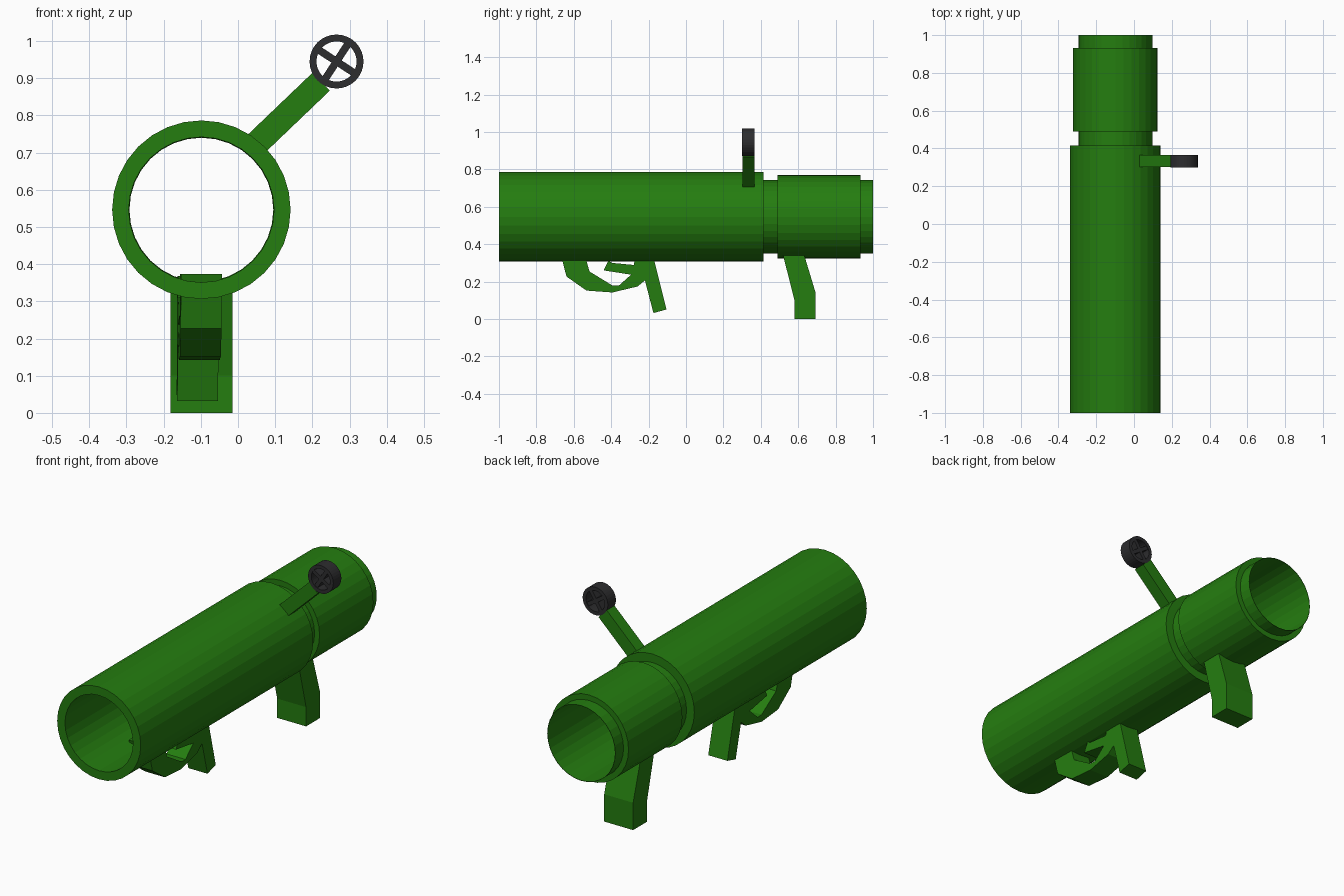
import bpy, bmesh, math
from mathutils import Matrix, Vector

if "Cube" in bpy.data.objects:
    bpy.data.objects.remove(bpy.data.objects["Cube"])

CX, CZ = -0.0985, 0.5465      # tube axis
SEG = 32


def material(name, rgb):
    m = bpy.data.materials.new(name)
    m.diffuse_color = (*rgb, 1)
    m.use_nodes = True
    m.node_tree.nodes["Principled BSDF"].inputs["Base Color"].default_value = m.diffuse_color
    return m


GREEN = material("army green", (0.018, 0.205, 0.005))
BLACK = material("dark grey", (0.026, 0.026, 0.028))


def finish(bm, name, mat):
    bmesh.ops.recalc_face_normals(bm, faces=bm.faces)
    me = bpy.data.meshes.new(name)
    bm.to_mesh(me)
    bm.free()
    me.materials.append(mat)
    ob = bpy.data.objects.new(name, me)
    bpy.context.collection.objects.link(ob)
    return ob


def lathe(name, profile, cx, cz, mat):
    """Revolve a closed (y, radius) profile about a y-parallel axis."""
    bm = bmesh.new()
    rings = []
    for i in range(SEG):
        a = 2 * math.pi * i / SEG
        rings.append([bm.verts.new((cx + r * math.cos(a), y, cz + r * math.sin(a)))
                      for y, r in profile])
    n = len(profile)
    for i in range(SEG):
        p, q = rings[i], rings[(i + 1) % SEG]
        for j in range(n):
            k = (j + 1) % n
            bm.faces.new((p[j], p[k], q[k], q[j]))
    return finish(bm, name, mat)


def side_plate(name, outline, x0, x1, mat, yaw=0.0):
    """Extrude a (y, z) outline across x, with a slight sideways skew along y."""
    bm = bmesh.new()
    f = bm.faces.new([bm.verts.new((x0 + yaw * (y + 0.6), y, z)) for y, z in outline])
    ext = bmesh.ops.extrude_face_region(bm, geom=[f])
    moved = [v for v in ext["geom"] if isinstance(v, bmesh.types.BMVert)]
    bmesh.ops.translate(bm, verts=moved, vec=(x1 - x0, 0, 0))
    return finish(bm, name, mat)


def bar(name, x, y, z, length, depth, width, angle, mat):
    """Box lying in the xz plane, turned by angle from the x axis."""
    bm = bmesh.new()
    m = (Matrix.Translation(Vector((x, y, z))) @ Matrix.Rotation(-angle, 4, 'Y')
         @ Matrix.Diagonal((length, depth, width, 1)))
    bmesh.ops.create_cube(bm, size=1, matrix=m)
    return finish(bm, name, mat)


# Launch tube: open through, thick front part, thin rear part with a sleeve
R_IN, R_THIN = 0.1935, 0.1955
lathe("launch_tube", [(-1, R_IN + 0.002), (-1, 0.24), (0.415, 0.24), (0.415, R_THIN),
                      (0.49, R_THIN), (0.49, 0.224), (0.932, 0.224), (0.932, R_THIN),
                      (1, R_THIN), (1, R_IN)], CX, CZ, GREEN)

# Fore handle
side_plate("fore_handle", [(0.518, 0.345), (0.631, 0.345), (0.6925, 0.142), (0.6925, 0),
                           (0.58, 0), (0.58, 0.10)], -0.181, -0.015, GREEN)

# Trigger group, slightly skewed
GX0, GX1, YAW = -0.155, -0.045, -0.02
side_plate("trigger_grip", [(-0.262, 0.368), (-0.184, 0.368), (-0.104, 0.051),
                            (-0.174, 0.032)], GX0, GX1, GREEN, YAW)
side_plate("trigger_guard", [(-0.677, 0.373), (-0.639, 0.227), (-0.532, 0.152),
                             (-0.393, 0.142), (-0.259, 0.174), (-0.20, 0.222),
                             (-0.22, 0.31), (-0.275, 0.31), (-0.29, 0.24),
                             (-0.36, 0.178), (-0.393, 0.179), (-0.516, 0.254),
                             (-0.55, 0.373)], GX0, GX1, GREEN, YAW)
side_plate("trigger", [(-0.44, 0.26), (-0.415, 0.312), (-0.395, 0.30), (-0.27, 0.288),
                       (-0.27, 0.235), (-0.30, 0.238)], GX0, GX1, GREEN, YAW)

# Sight arm
SX, SZ, SY = 0.265, 0.945, 0.333
ax, az, bx, bz = 0.051, 0.7255, 0.224, 0.891
bar("sight_arm", (ax + bx) / 2, SY, (az + bz) / 2, math.hypot(bx - ax, bz - az),
    0.064, 0.067, math.atan2(bz - az, bx - ax), GREEN)

# Sight ring with cross hairs
lathe("sight_ring", [(SY - 0.033, 0.054), (SY - 0.033, 0.0725),
                     (SY + 0.033, 0.0725), (SY + 0.033, 0.054)], SX, SZ, BLACK)
for i, deg in enumerate((57, -33)):
    bar(f"sight_cross_{i + 1}", SX, SY, SZ, 0.12, 0.06, 0.02, math.radians(deg), BLACK)
